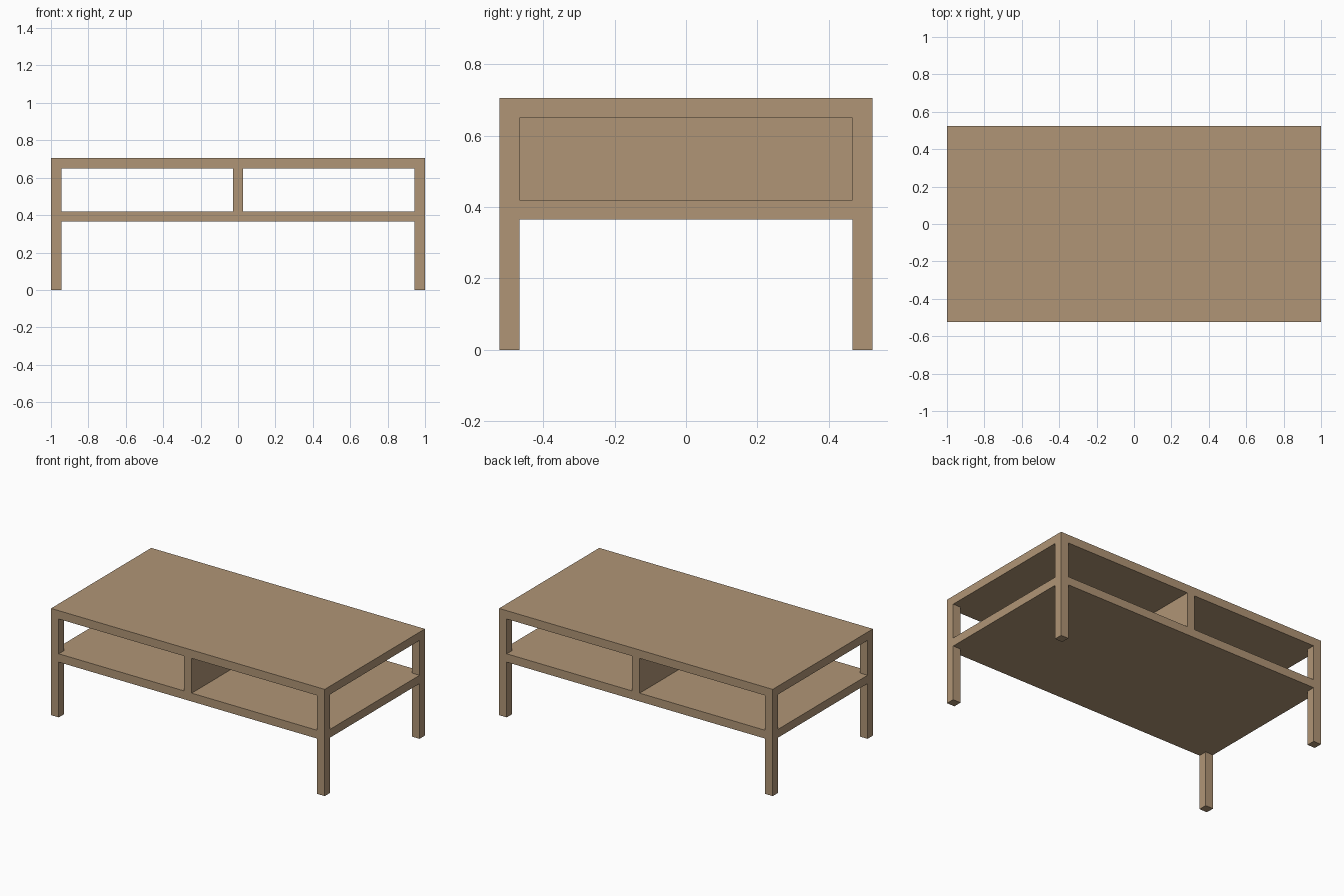
import bpy
import bmesh

cube = bpy.data.objects.get("Cube")
if cube:
    bpy.data.objects.remove(cube, do_unlink=True)

# Overall half sizes, board thickness and heights
HX, HY, T = 1.0, 0.523, 0.056
SHELF_BOTTOM, SHELF_TOP = 0.365, 0.42
TOP_BOTTOM, TOP = 0.65, 0.705

COLOUR = (0.434, 0.301, 0.181, 1)
wood = bpy.data.materials.new("light_wood")
wood.use_nodes = True
wood.diffuse_color = COLOUR
shader = wood.node_tree.nodes["Principled BSDF"]
shader.inputs["Base Color"].default_value = COLOUR
shader.inputs["Roughness"].default_value = 0.7


def prism(name, outline, z0, z1):
    """Extrude a flat outline from z0 up to z1."""
    bm = bmesh.new()
    base = bm.faces.new([bm.verts.new((x, y, z0)) for x, y in outline])
    solid = bmesh.ops.extrude_face_region(bm, geom=[base], use_keep_orig=True)
    for v in solid["geom"]:
        if isinstance(v, bmesh.types.BMVert):
            v.co.z = z1
    bmesh.ops.recalc_face_normals(bm, faces=bm.faces)
    mesh = bpy.data.meshes.new(name)
    bm.to_mesh(mesh)
    bm.free()
    mesh.materials.append(wood)
    obj = bpy.data.objects.new(name, mesh)
    bpy.context.collection.objects.link(obj)
    return obj


def rectangle(x0, x1, y0, y1):
    return [(x0, y0), (x1, y0), (x1, y1), (x0, y1)]


# Table top resting on the legs
prism("table_top", rectangle(-HX, HX, -HY, HY), TOP_BOTTOM, TOP)

# Shelf with its corners notched around the legs
ix, iy = HX - T, HY - T
corners = []
for sx, sy in ((1, 1), (-1, 1), (-1, -1), (1, -1)):
    notch = [(sx * HX, sy * iy), (sx * ix, sy * iy), (sx * ix, sy * HY)]
    corners += notch if sx == sy else notch[::-1]
prism("shelf", corners, SHELF_BOTTOM, SHELF_TOP)

# Upright divider between shelf and top
prism("divider", rectangle(-T / 2, T / 2, -HY, HY), SHELF_TOP, TOP_BOTTOM)

# Four square legs
for side, sx in (("left", 1), ("right", -1)):
    for end, sy in (("front", -1), ("back", 1)):
        xs = sorted((sx * ix, sx * HX))
        ys = sorted((sy * iy, sy * HY))
        prism(f"{end}_{side}_leg", rectangle(*xs, *ys), 0, TOP_BOTTOM)
